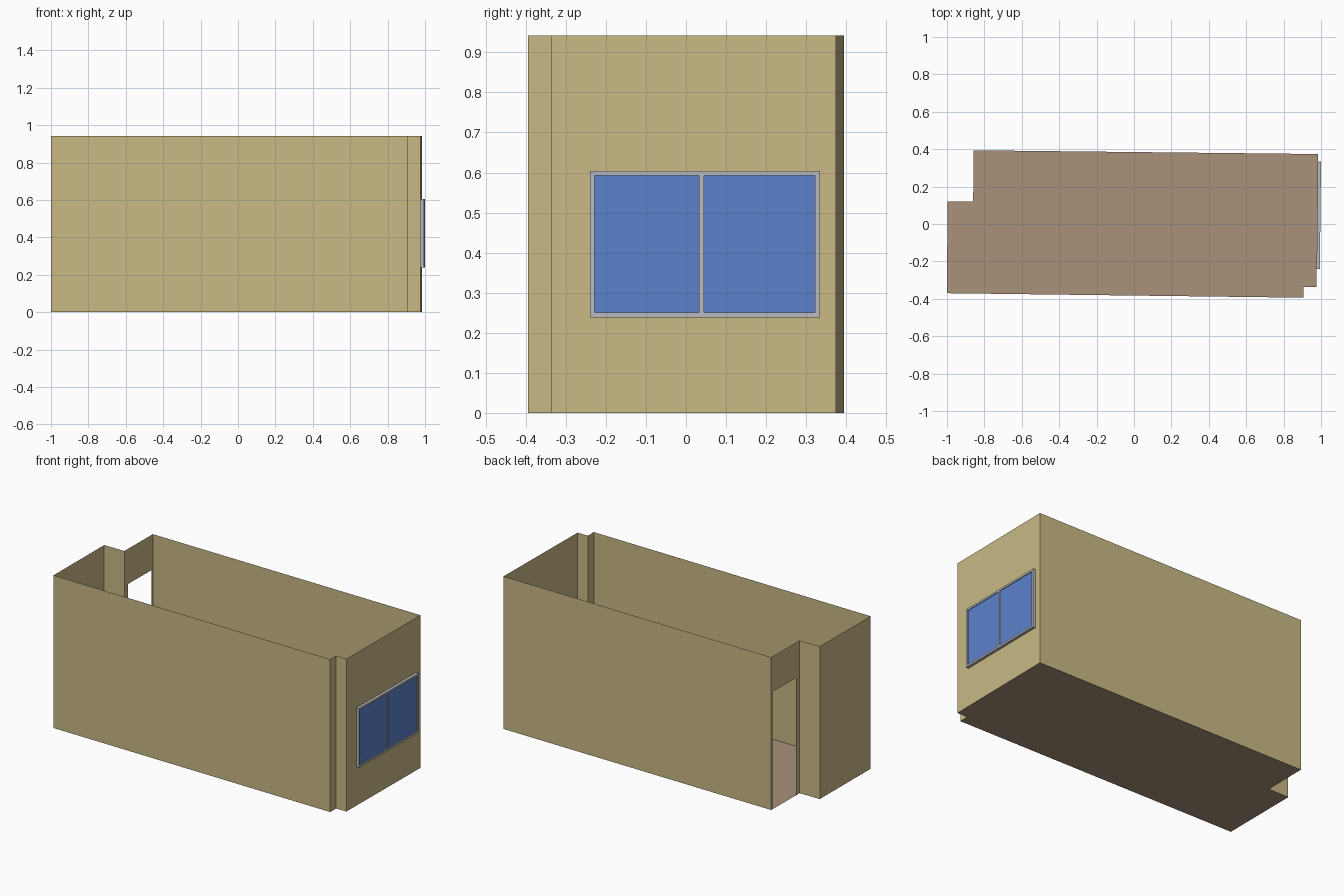
import bpy, bmesh
from mathutils import Vector, Matrix

if "Cube" in bpy.data.objects:
    bpy.data.objects.remove(bpy.data.objects["Cube"])

H = 0.942  # wall height


def material(name, rgb):
    lin = [((c / 255 + 0.055) / 1.055) ** 2.4 for c in rgb]
    m = bpy.data.materials.new(name)
    m.diffuse_color = (*lin, 1)
    m.use_nodes = True
    m.node_tree.nodes["Principled BSDF"].inputs["Base Color"].default_value = m.diffuse_color
    return m


TAN = material("tan wall", (201, 185, 133))
BROWN = material("brown floor", (169, 145, 122))
GREY = material("grey frame", (185, 187, 192))
BLUE = material("blue glass", (92, 130, 203))


def finish(name, bm, mat):
    mesh = bpy.data.meshes.new(name)
    bm.to_mesh(mesh)
    bm.free()
    mesh.materials.append(mat)
    obj = bpy.data.objects.new(name, mesh)
    bpy.context.collection.objects.link(obj)
    return obj


# Room outline, counter-clockwise seen from above
outline = [Vector(p) for p in (
    (-1.0, -0.37), (0.905, -0.394), (0.905, -0.336), (0.975, -0.336),
    (0.983, 0.374), (-0.857, 0.394), (-0.86, 0.12), (-0.997, 0.12))]

# Openings by wall number: y range and z range
WINDOW = (-0.24, 0.334, 0.238, 0.604)
openings = {3: WINDOW, 5: (0.379, 0.157, 0.0, 0.725)}

# Floor sheet
bm = bmesh.new()
bm.faces.new([bm.verts.new((p.x, p.y, 0)) for p in outline])
finish("floor", bm, BROWN)

# Thin walls, with the door and window cut out
bm = bmesh.new()
for i, a in enumerate(outline):
    b = outline[(i + 1) % len(outline)]
    ts, zs, hole = [0, 1], [0, H], None
    if i in openings:
        y0, y1, z0, z1 = openings[i]
        t0, t1 = [(y - a.y) / (b.y - a.y) for y in (y0, y1)]
        ts, zs = [0, t0, t1, 1], sorted({0, z0, z1, H})
        hole = (t0, z0)
    for t, tn in zip(ts, ts[1:]):
        for z, zn in zip(zs, zs[1:]):
            if (t, z) == hole:
                continue
            p, q = a.lerp(b, t), a.lerp(b, tn)
            bm.faces.new([bm.verts.new(c) for c in (
                (*p, z), (*q, z), (*q, zn), (*p, zn))])
bmesh.ops.remove_doubles(bm, verts=bm.verts, dist=1e-5)
finish("walls", bm, TAN)

# Window, built against the slightly slanted right wall
a, b = outline[3], outline[4]


def window_box(bm, y0, y1, z0, z1, d0, d1):
    """Box on the right wall; d is the distance outward from the wall."""
    size = Matrix.Diagonal((d1 - d0, y1 - y0, z1 - z0, 1))
    move = Matrix.Translation(((d0 + d1) / 2, (y0 + y1) / 2, (z0 + z1) / 2))
    for v in bmesh.ops.create_cube(bm, size=1, matrix=move @ size)["verts"]:
        v.co.x += a.x + (b.x - a.x) * (v.co.y - a.y) / (b.y - a.y)


y0, y1, z0, z1 = WINDOW
mid, w, depth = (y0 + y1) / 2 - 0.008, 0.012, 0.0175
mid = 0.039
bm = bmesh.new()
for ya, yb in ((y0, y0 + w), (mid - w / 2, mid + w / 2), (y1 - w, y1)):
    window_box(bm, ya, yb, z0 + w, z1 - w, 0, depth)
for za in (z0, z1 - w):
    window_box(bm, y0, y1, za, za + w, 0, depth)
finish("window_frame", bm, GREY)

for name, ya, yb in (("left_pane", y0 + w, mid - w / 2),
                     ("right_pane", mid + w / 2, y1 - w)):
    bm = bmesh.new()
    window_box(bm, ya, yb, z0 + w, z1 - w, 0.006, 0.012)
    finish(name, bm, BLUE)
